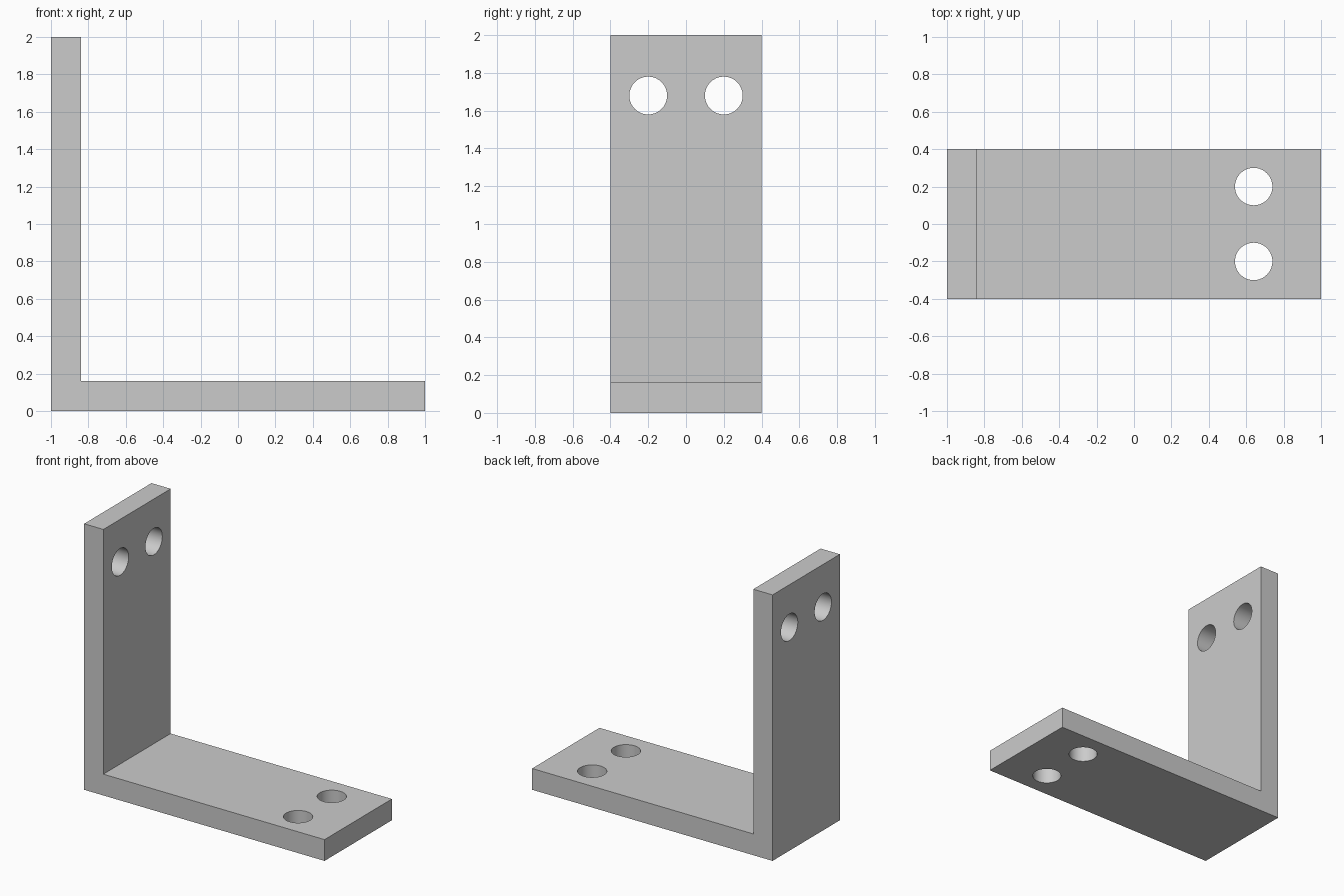
import bpy
import bmesh
import math

cube = bpy.data.objects.get("Cube")
if cube:
    bpy.data.objects.remove(cube, do_unlink=True)

WIDTH, THICK, LENGTH = 0.8, 0.16, 2.0
HOLE_RADIUS, HOLE_INSET, HOLE_SPREAD = 0.1, 0.32, 0.2

# Plain grey metal
grey = bpy.data.materials.new("grey metal")
grey.use_nodes = True
colour = (0.6, 0.6, 0.6, 1)
grey.diffuse_color = colour
grey.node_tree.nodes["Principled BSDF"].inputs["Base Color"].default_value = colour

# L-shaped profile extruded across the width
half = LENGTH / 2
profile = [(-half, 0), (half, 0), (half, THICK), (THICK - half, THICK),
           (THICK - half, LENGTH), (-half, LENGTH)]
bm = bmesh.new()
face = bm.faces.new([bm.verts.new((x, -WIDTH / 2, z)) for x, z in profile])
extruded = bmesh.ops.extrude_face_region(bm, geom=[face])["geom"]
moved = [v for v in extruded if isinstance(v, bmesh.types.BMVert)]
bmesh.ops.translate(bm, verts=moved, vec=(0, WIDTH, 0))
bmesh.ops.recalc_face_normals(bm, faces=bm.faces)
mesh = bpy.data.meshes.new("angle_bracket")
bm.to_mesh(mesh)
bm.free()
mesh.materials.append(grey)
bracket = bpy.data.objects.new("angle_bracket", mesh)
bpy.context.collection.objects.link(bracket)


def drill(location, rotation):
    """Cut one round bolt hole through the bracket."""
    bpy.ops.mesh.primitive_cylinder_add(vertices=64, radius=HOLE_RADIUS, depth=THICK * 2,
                                        location=location, rotation=rotation)
    cutter = bpy.context.object
    cutter.name = "hole_cutter"
    cutter.hide_render = True
    cutter.data.materials.append(grey)
    cut = bracket.modifiers.new("bolt_hole", "BOOLEAN")
    cut.operation = "DIFFERENCE"
    cut.solver = "EXACT"
    cut.object = cutter
    bpy.context.view_layer.objects.active = bracket
    bpy.ops.object.modifier_apply(modifier=cut.name)
    bpy.data.objects.remove(cutter, do_unlink=True)


# A pair of holes near the end of each leg
for side in (-1, 1):
    y = side * HOLE_SPREAD
    drill((half - HOLE_INSET - 0.04, y, THICK / 2), (0, 0, 0))
    drill((THICK / 2 - half, y, LENGTH - HOLE_INSET), (0, math.pi / 2, 0))

# Smooth hole walls, sharp edges elsewhere
bpy.ops.object.select_all(action="DESELECT")
bracket.select_set(True)
bpy.context.view_layer.objects.active = bracket
bpy.ops.object.shade_smooth_by_angle(angle=math.radians(30))
